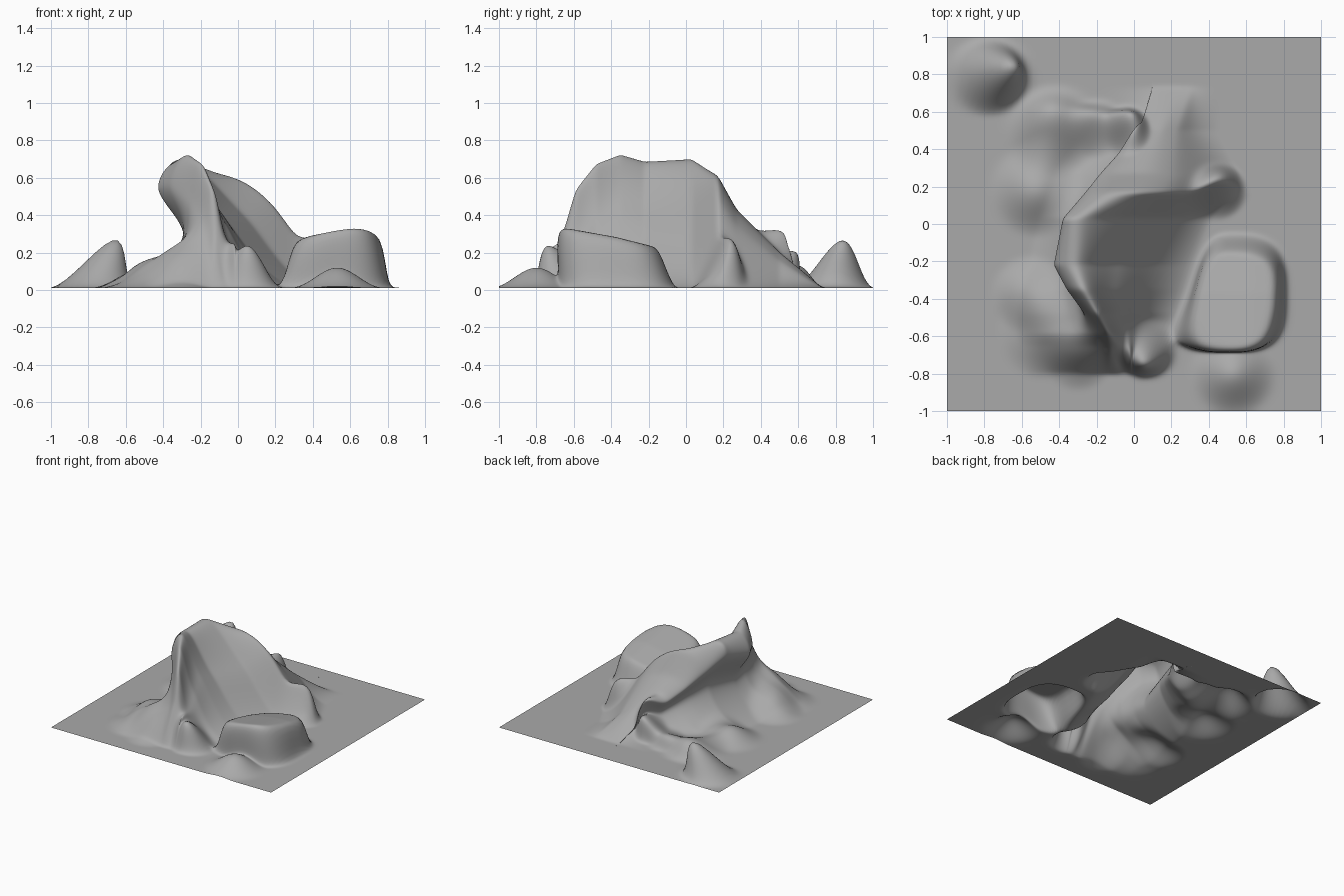
import bpy
import math

GROUND = 0.012
ROWS = 180
STEPS = (26, 22, 16, 16, 16, 18, 44)  # points between profile corners

# Cross-sections of the overhanging hill, front to back:
# y, left toe, undercut x, lip x z, crest x z, slope x z, right toe
SECTIONS = [
    (-.65, -.6, -.35, -.18, .24, -.11, .31, -.03, .14, .12),
    (-.59, -.62, -.34, -.2, .36, -.13, .52, -.04, .2, .16),
    (-.48, -.62, -.31, -.26, .47, -.19, .66, -.06, .33, .22),
    (-.35, -.6, -.3, -.36, .54, -.26, .71, -.1, .42, .26),
    (-.22, -.55, -.29, -.43, .53, -.3, .67, -.08, .38, .3),
    (.03, -.5, -.23, -.38, .58, -.27, .68, .03, .39, .4),
    (.17, -.45, -.16, -.26, .46, -.11, .6, .15, .49, .55),
    (.27, -.42, -.1, -.18, .36, -.02, .42, .2, .34, .55),
    (.5, -.2, .04, .03, .15, .12, .19, .22, .15, .44),
]

# Pulled-up lumps: x, y, radius, height, lean x, lean y
LUMPS = [
    (-.77, .79, .22, .27, .12, .05),  # leaning spike
    (-.04, .5, .14, .17, .02, .08),   # back tip
    (-.2, .51, .17, .1, 0, .06),      # back ridge
    (-.43, .5, .26, .13, 0, .08),
    (-.52, .18, .26, .1, 0, 0),       # left swells
    (-.55, -.38, .22, .08, 0, 0),
    (-.48, -.58, .26, .07, 0, 0),
    (-.3, -.7, .2, .06, 0, 0),
    (.06, -.67, .17, .22, 0, -.07),   # front knob
    (.53, -.8, .24, .11, 0, 0),       # front dome
    (.45, .18, .16, .16, .02, .06),   # right-hand peak
]

cube = bpy.data.objects.get("Cube")
if cube:
    bpy.data.objects.remove(cube, do_unlink=True)


def flattened(section, y, shift):
    """Copy a cross-section to y with no height, so the hill dies away."""
    _, left, under, lip, _, crest, _, slope, _, right = section
    return (y, left, under + shift, lip + shift, 0, crest + shift, 0,
            slope + shift, 0, right)


STATIONS = ([flattened(SECTIONS[0], -.8, 0)] + SECTIONS
            + [flattened(SECTIONS[-1], .73, .07)])


def ease(t):
    t = max(0, min(1, t))
    return t * t * (3 - 2 * t)


def section_at(y):
    y = max(STATIONS[0][0], min(STATIONS[-1][0], y))
    for a, b in zip(STATIONS, STATIONS[1:]):
        if y <= b[0]:
            t = (y - a[0]) / (b[0] - a[0])
            return [p + (q - p) * t for p, q in zip(a, b)]


def catmull(p, q, r, s, t):
    return (q + (r - p) * t / 2 + (2 * p - 5 * q + 4 * r - s) * t**2 / 2
            + (3 * (q - r) + s - p) * t**3 / 2)


def profile(y):
    """Left-to-right line across the hill, folding under its lip."""
    _, left, under, lip, lip_z, crest, crest_z, slope, slope_z, right = section_at(y)
    corners = [(-1, 0), (left, 0), (under, lip_z * .48), (lip, lip_z),
               (crest, crest_z), (slope, slope_z), (right, 0), (1, 0)]
    last = len(corners) - 1
    line = []
    for i, steps in enumerate(STEPS):
        near = [corners[max(0, min(last, i + k))] for k in (-1, 0, 1, 2)]
        for j in range(steps):
            t = j / steps
            if i in (0, last - 1):  # flat ground beside the hill
                x, z = near[1][0] + (near[2][0] - near[1][0]) * t, 0
            else:
                x, z = (catmull(*axis, t) for axis in zip(*near))
            line.append((x, max(0, z)))
    return line + [corners[-1]]


def shape(x, y, z):
    """Push a point of the hill by the lumps and the slab."""
    dx = dy = dz = 0
    for cx, cy, radius, height, lean_x, lean_y in LUMPS:
        w = ease(1 - math.hypot(x - cx, y - cy) / radius)
        dx, dy, dz = dx + lean_x * w, dy + lean_y * w, dz + height * w
    # Tilted slab, narrower at the back, overhanging at front and sides
    u, v = (x - .51) / .3, (y + .37) / .31
    if u < 0:
        u *= 1 + .8 * max(-.2, v + .6)
    w = ease((1.05 - (abs(u)**3 + abs(v)**3) ** (1 / 3)) / .38)
    top = .25 - .25 * (y + .37) + .2 * (min(x, .6) - .5)
    top -= 1.1 * max(0, x - .66 - .38 * (y + .6))
    dz += max(0, top - z) * w
    dx += .05 * w * u
    dy -= .12 * w * max(0, -v)
    return x + dx, y + dy, z + dz + GROUND


# Single open sheet
verts = []
for row in range(ROWS + 1):
    y = 2 * row / ROWS - 1
    verts += [shape(x, y, z) for x, z in profile(y)]
width = sum(STEPS) + 1
faces = []
for row in range(ROWS):
    for a in range(row * width, (row + 1) * width - 1):
        faces.append((a, a + 1, a + width + 1, a + width))
mesh = bpy.data.meshes.new("terrain")
mesh.from_pydata(verts, [], faces)
mesh.shade_smooth()
terrain = bpy.data.objects.new("terrain", mesh)
bpy.context.collection.objects.link(terrain)

# Soften the sculpted forms, keeping the square border fixed
inner = terrain.vertex_groups.new(name="inner")
inner.add([i for i, v in enumerate(verts)
           if max(abs(v[0]), abs(v[1])) < .99], 1, "REPLACE")
soften = terrain.modifiers.new("soften", "SMOOTH")
soften.factor = .5
soften.iterations = 8
soften.vertex_group = "inner"

# Grey clay
clay = bpy.data.materials.new("grey_clay")
clay.use_nodes = True
color = (.4, .4, .4, 1)
clay.diffuse_color = color
clay.node_tree.nodes["Principled BSDF"].inputs["Base Color"].default_value = color
mesh.materials.append(clay)
